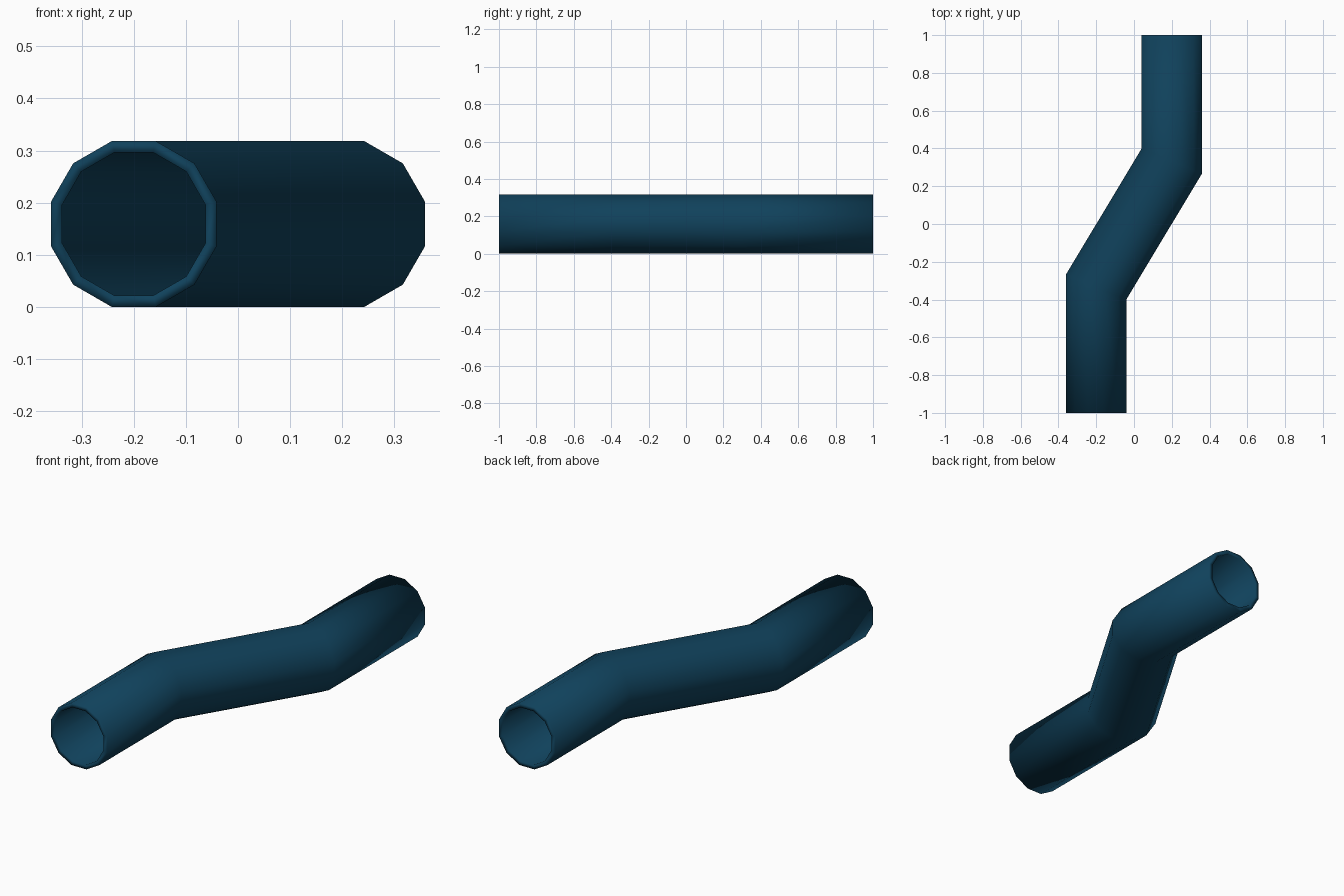
import bpy, bmesh, math

if "Cube" in bpy.data.objects:
    bpy.data.objects.remove(bpy.data.objects["Cube"])

SIDES = 12
OUTER, INNER = 0.159, 0.1375      # flat-to-centre radii
SHEAR = 0.425                     # slant of the joint at each bend
# stations along the pipe: centre x, centre y, slant of the section
PATH = [(-0.2, -1.0, 0), (-0.2, -0.333, SHEAR), (0.2, 0.333, SHEAR), (0.2, 1.0, 0)]

bm = bmesh.new()


def ring(station, apothem):
    cx, cy, slant = station
    r = apothem / math.cos(math.pi / SIDES)
    verts = []
    for i in range(SIDES):
        a = 2 * math.pi * (i + 0.5) / SIDES
        dx = r * math.cos(a)
        verts.append(bm.verts.new((cx + dx, cy - slant * dx, OUTER + r * math.sin(a))))
    return verts


# outer wall forwards, inner wall backwards, closed into a loop with end rims
rings = [ring(s, OUTER) for s in PATH] + [ring(s, INNER) for s in reversed(PATH)]
for k, a in enumerate(rings):
    b = rings[(k + 1) % len(rings)]
    for i in range(SIDES):
        j = (i + 1) % SIDES
        bm.faces.new((a[i], a[j], b[j], b[i])).smooth = True
bmesh.ops.recalc_face_normals(bm, faces=bm.faces)

mesh = bpy.data.meshes.new("bent_pipe")
bm.to_mesh(mesh)
bm.free()
pipe = bpy.data.objects.new("bent_pipe", mesh)
bpy.context.collection.objects.link(pipe)

# dark teal blue
mat = bpy.data.materials.new("dark_blue")
mat.diffuse_color = (0.005, 0.053, 0.105, 1)
mat.use_nodes = True
mat.node_tree.nodes["Principled BSDF"].inputs["Base Color"].default_value = mat.diffuse_color
mesh.materials.append(mat)
